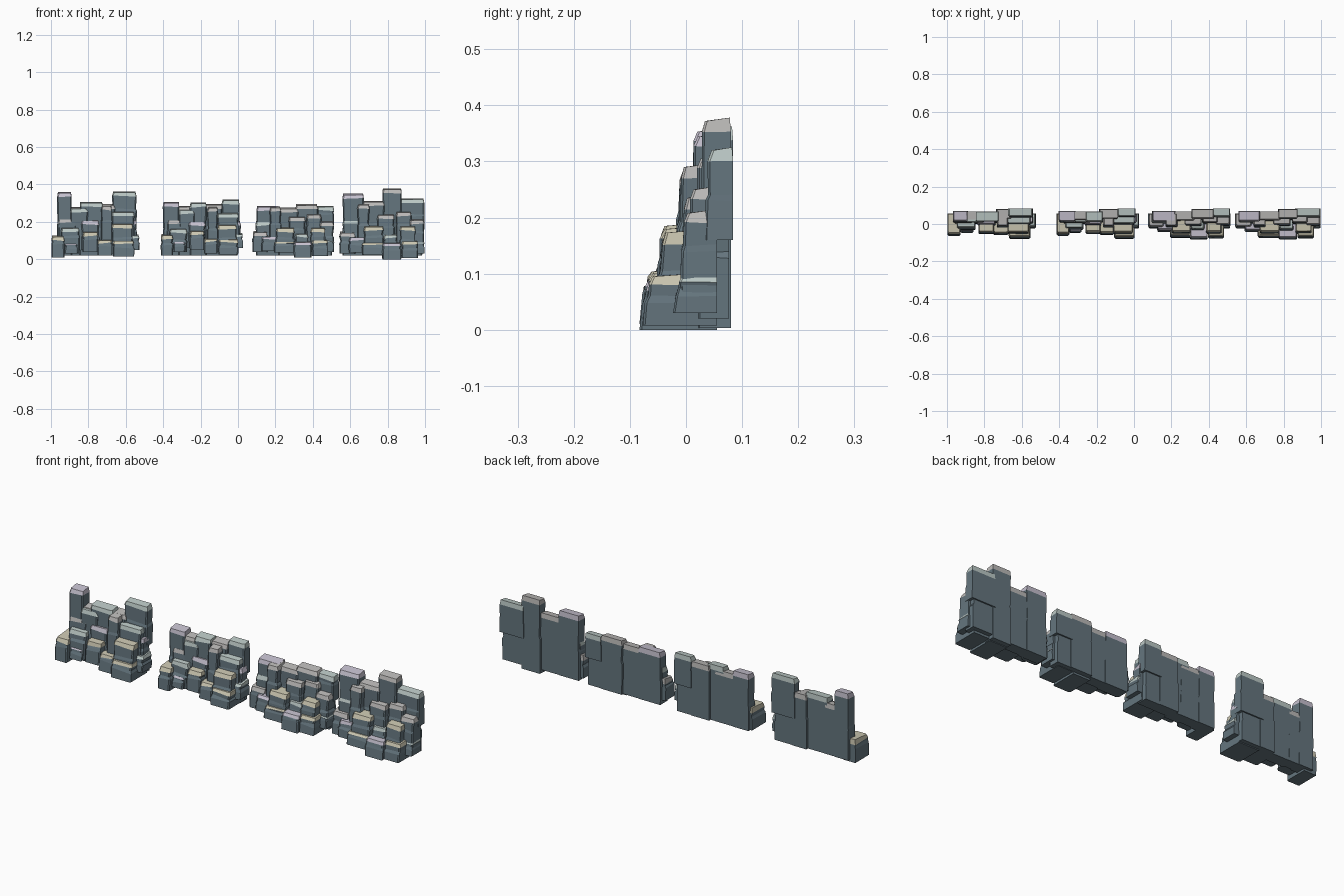
import bpy, bmesh, random

if "Cube" in bpy.data.objects:
    bpy.data.objects.remove(bpy.data.objects["Cube"])

random.seed(7)


def material(name, rgb):
    m = bpy.data.materials.new(name)
    m.diffuse_color = (*rgb, 1)
    m.use_nodes = True
    m.node_tree.nodes["Principled BSDF"].inputs["Base Color"].default_value = m.diffuse_color
    return m


slate = material("slate", (0.13, 0.18, 0.21))
GREY, TEAL, LILAC, TAN = range(4)
tints = [material("pale_grey", (0.50, 0.49, 0.48)),
         material("pale_teal", (0.50, 0.58, 0.56)),
         material("pale_lilac", (0.56, 0.53, 0.62)),
         material("pale_tan", (0.60, 0.57, 0.44))]


def stone(name, x0, x1, yf, yb, z0, z1, tint):
    """Angular flat-faced block: rings with a jagged waist and a shallow bevelled cap."""
    bm = bmesh.new()
    w, h, d = x1 - x0, z1 - z0, yb - yf
    lean = min(0.16 * d, 0.014)
    waist = z0 + h * random.uniform(0.4, 0.62)
    cap = min(0.024, h * 0.22)
    # height, side inset, front setback
    levels = [(z0, 0.003, 0.001), (waist, 0, lean * 0.25),
              (waist + 0.012, 0.004, lean * 0.6), (z1 - cap, 0.001, lean * 0.75),
              (z1 - 0.005, 0.005, lean + 0.003)]
    c = min(0.006, w * 0.08)
    rings = []
    for i, (z, s, f) in enumerate(levels):
        a = x0 + s + random.uniform(0, 0.004) * (i > 0)
        b = x1 - s - random.uniform(0, 0.004) * (i > 0)
        y = yf + f + random.uniform(0, 0.003) * (i > 0)
        yr = yb - 0.002 * (i == 4)
        skew = random.uniform(-0.004, 0.004) if 0 < i < 4 else 0
        lift = min(0.1 * d, 0.008) if i == 4 else 0
        pts = [(a, yr, z + lift), (a, y + c, z + skew), (a + c, y, z + skew),
               (b - c, y, z - skew), (b, y + c * 0.7, z - skew), (b, yr, z + lift)]
        rings.append([bm.verts.new(p) for p in pts])
    bm.faces.new(rings[0])
    for i in range(4):
        for k in range(6):
            n = (k + 1) % 6
            f = bm.faces.new((rings[i][k], rings[i][n], rings[i + 1][n], rings[i + 1][k]))
            f.material_index = int(i == 3)
    bm.faces.new(rings[4]).material_index = 1
    bmesh.ops.recalc_face_normals(bm, faces=bm.faces)
    me = bpy.data.meshes.new(name)
    bm.to_mesh(me)
    bm.free()
    me.materials.append(slate)
    me.materials.append(tints[tint])
    bpy.context.collection.objects.link(bpy.data.objects.new(name, me))


# Ledge layouts from the cliff's left edge: x0, x1, front y, bottom, top
ledges_left = [
    (.035, .14, 0, .05, .22), (.10, .20, 0, .05, .275),
    (.16, .26, -.012, .05, .21), (.265, .33, -.022, .05, .288),
    (.32, .45, -.008, .10, .255), (.39, .463, 0, .05, .21),
    (0, .075, -.064, .01, .125), (.05, .155, -.034, .03, .17),
    (.07, .145, -.048, .03, .09), (.165, .255, -.055, .04, .148),
    (.245, .33, -.06, .02, .105), (.322, .44, -.058, .03, .19),
    (.328, .448, -.08, .015, .102), (.42, .475, -.025, .05, .13)]
ledges_right = [
    (0, .09, -.024, .03, .145), (.015, .11, 0, .06, .215),
    (.05, .15, -.045, .035, .12), (.095, .165, -.02, .08, .295),
    (.13, .24, -.055, .03, .178), (.12, .24, -.075, .025, .092),
    (.20, .30, -.014, .08, .24), (.235, .315, -.04, .04, .135),
    (.23, .335, -.084, 0, .09), (.30, .39, 0, .08, .255),
    (.322, .412, -.055, .03, .178), (.332, .425, -.078, .008, .10),
    (.375, .458, -.012, .03, .213), (.40, .46, -.024, .03, .10)]

# Roles of the tall rear stones, left to right: front y, back y, tint
roles = [(.005, .070, LILAC), (.012, .068, GREY), (.004, .067, TEAL),
         (.019, .080, GREY), (.032, .084, TEAL)]

# Per cliff: left edge, x scale, z scale, rear bottom, ledges, skyline (x0, x1, top)
cliffs = {
    "a": (-1, 1, 1, .02, ledges_left,
          [(-.97, -.885, .358), (-.945, -.83, .28), (-.85, -.72, .305),
           (-.74, -.655, .293), (-.675, -.54, .362)]),
    "b": (-.415, .935, .97, .02, ledges_left,
          [(-.405, -.31, .305), (-.33, -.21, .285), (-.26, -.165, .303),
           (-.19, -.08, .295), (-.09, .012, .318)]),
    "c": (.075, .96, .95, .02, ledges_right,
          [(.094, .225, .284), (.20, .325, .275), (.305, .43, .293), (.42, .517, .285)]),
    "d": (.54, 1, 1, .003, ledges_right,
          [(.556, .675, .349), (.66, .785, .31), (.768, .878, .377), (.86, 1, .325)]),
}

for key, (left, sx, sz, base, ledges, skyline) in cliffs.items():
    # skyline stones forming the flat back
    used = roles if len(skyline) == 5 else roles[:2] + roles[3:]
    for i, ((x0, x1, top), (yf, yb, tint)) in enumerate(zip(skyline, used)):
        last = i == len(skyline) - 1
        bottom = .16 if last else max(.02, base) if i < 2 else base
        stone(f"cliff_{key}_rear_stone_{i}", x0, x1, yf, yb, bottom, top, tint)
        if last:  # narrower footing below the overhanging end stone
            stone(f"cliff_{key}_end_footing", x0 - .01, x1 - .012, .02, .077, .02, .2, GREY)
    # stepped ledges on the front
    for i, (x0, x1, yf, z0, z1) in enumerate(ledges):
        tint = TAN if yf <= -.05 and i % 8 else (GREY, TEAL, LILAC)[i % 3]
        dz = .01 * (sx < 1)
        stone(f"cliff_{key}_ledge_{i}", left + x0 * sx, left + x1 * sx, yf,
              .055, z0 + dz, z1 * sz + dz * (z1 < .15), tint)
